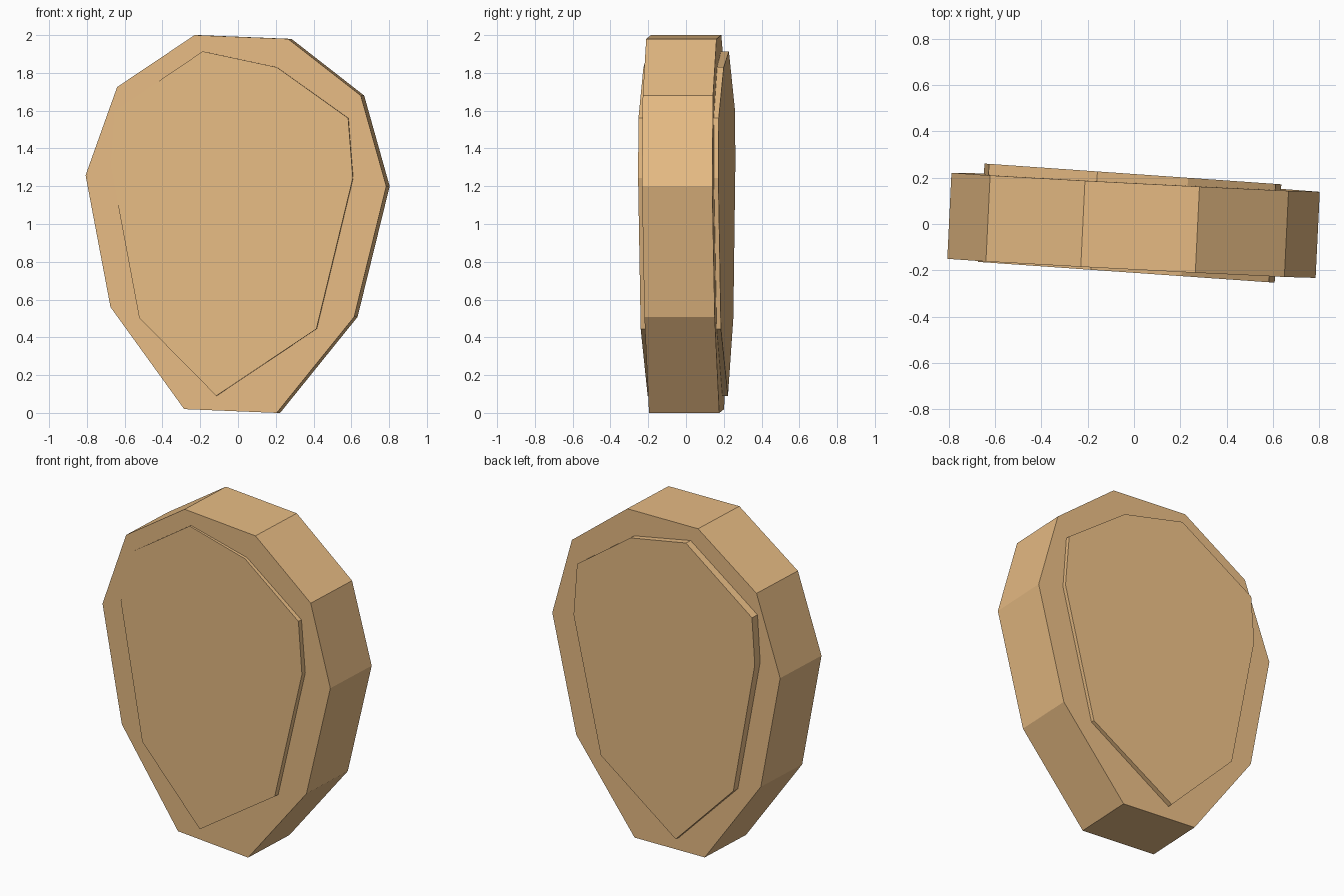
import bpy, bmesh
from mathutils import Vector

if "Cube" in bpy.data.objects:
    bpy.data.objects.remove(bpy.data.objects["Cube"])

wood = bpy.data.materials.new("tan_wood")
wood.diffuse_color = (0.80, 0.50, 0.23, 1)
wood.use_nodes = True
wood.node_tree.nodes["Principled BSDF"].inputs["Base Color"].default_value = wood.diffuse_color


def slab(name, outline, front_y, sweep):
    """Extrude an (x, z) outline lying on a tilted front plane along sweep."""
    bm = bmesh.new()
    front = bm.faces.new([bm.verts.new((x, front_y(x, z), z)) for x, z in outline])
    result = bmesh.ops.extrude_face_region(bm, geom=[front], use_keep_orig=True)
    moved = [e for e in result["geom"] if isinstance(e, bmesh.types.BMVert)]
    bmesh.ops.translate(bm, verts=moved, vec=Vector(sweep))
    bmesh.ops.recalc_face_normals(bm, faces=bm.faces)
    mesh = bpy.data.meshes.new(name)
    bm.to_mesh(mesh)
    bm.free()
    mesh.materials.append(wood)
    obj = bpy.data.objects.new(name, mesh)
    bpy.context.collection.objects.link(obj)
    return obj


# Thick ten-sided outer rim
rim = [(-0.23, 2.0), (0.265, 1.98), (0.65, 1.68), (0.785, 1.20), (0.615, 0.508),
       (0.205, 0.0), (-0.285, 0.02), (-0.675, 0.56), (-0.807, 1.258), (-0.64, 1.725)]
slab("outer_rim", rim,
     lambda x, z: -0.191 - 0.052 * x - 0.006 * (z - 1), (0.018, 0.372, 0))

# Nine-sided core passing through the rim, raised on both faces
core = [(-0.187, 1.914), (0.205, 1.83), (0.583, 1.56), (0.608, 1.243), (0.415, 0.445),
        (-0.115, 0.09), (-0.523, 0.503), (-0.675, 1.315), (-0.655, 1.597)]
slab("inner_core", core,
     lambda x, z: -0.211 - 0.07 * x, (0.029, 0.425, 0))
